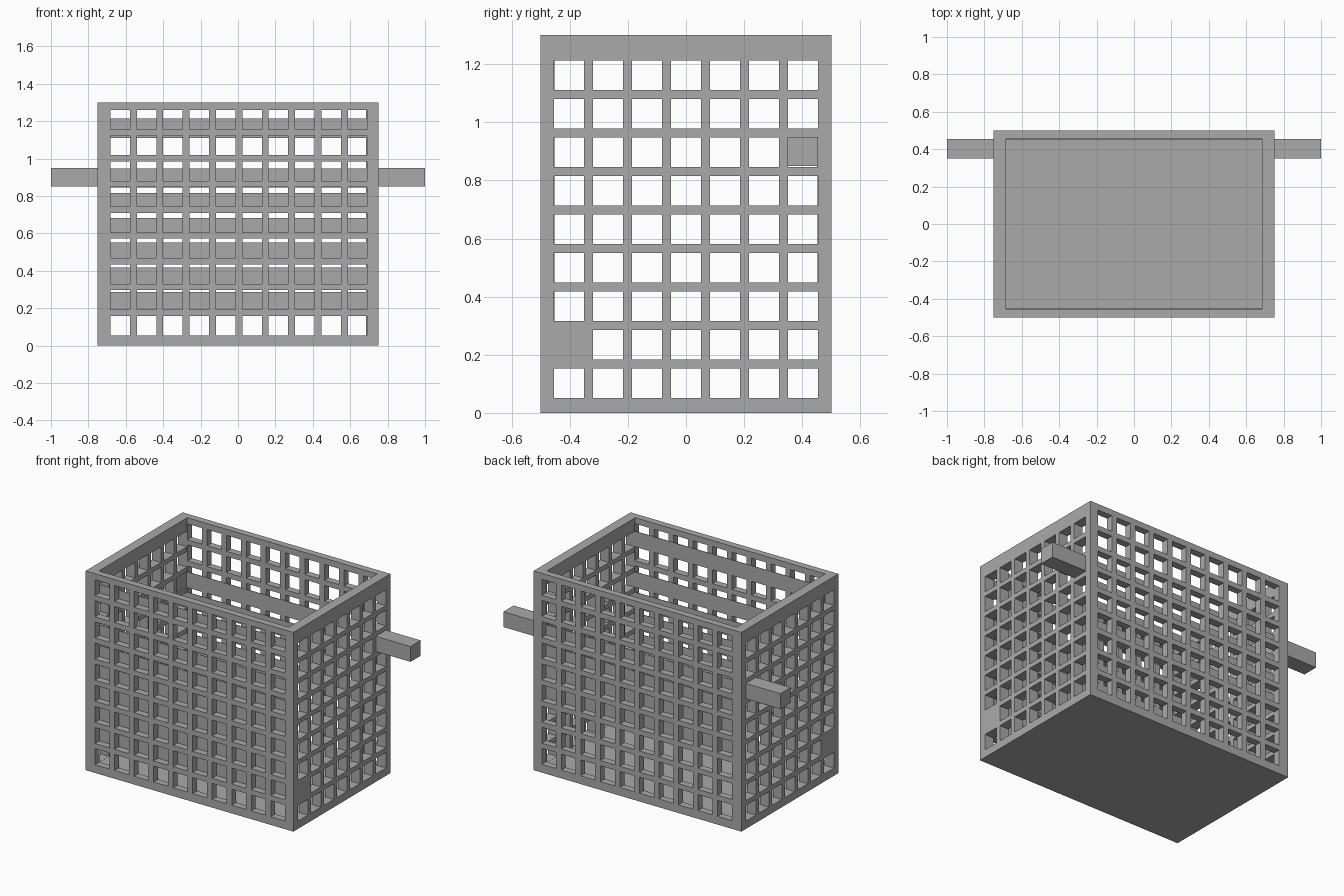
import bpy, bmesh
from mathutils import Vector

if "Cube" in bpy.data.objects:
    bpy.data.objects.remove(bpy.data.objects["Cube"])

grey = bpy.data.materials.new("plain_grey")
grey.diffuse_color = (0.4, 0.4, 0.4, 1)
grey.use_nodes = True
grey.node_tree.nodes["Principled BSDF"].inputs["Base Color"].default_value = grey.diffuse_color

HX, HY, H = 0.75, 0.5, 1.3      # outer half sizes and height
IX, IY = 0.685, 0.455           # inner half sizes
FLOOR = 0.05


def finish(name, bm):
    bmesh.ops.recalc_face_normals(bm, faces=bm.faces)
    me = bpy.data.meshes.new(name)
    bm.to_mesh(me)
    bm.free()
    me.materials.append(grey)
    ob = bpy.data.objects.new(name, me)
    bpy.context.collection.objects.link(ob)
    return ob


def box(name, lo, hi):
    bm = bmesh.new()
    bmesh.ops.create_cube(bm, size=1)
    for v in bm.verts:
        v.co = Vector([(lo[i] + hi[i]) / 2 + v.co[i] * (hi[i] - lo[i]) for i in range(3)])
    return finish(name, bm)


def spans(start, step, count, half, lo, hi):
    """Edge coordinates: even-numbered gaps are solid, odd ones are holes."""
    out = [lo]
    for i in range(count):
        c = start + i * step
        out += [c - half, c + half]
    return out + [hi]


def lattice(name, us, zs, place, push, filled=()):
    """Flat grid with holes, extruded into a wall."""
    bm = bmesh.new()
    vs = [[bm.verts.new(place(u, z)) for z in zs] for u in us]
    for i in range(len(us) - 1):
        for j in range(len(zs) - 1):
            if i % 2 and j % 2 and (i // 2, j // 2) not in filled:
                continue
            bm.faces.new((vs[i][j], vs[i + 1][j], vs[i + 1][j + 1], vs[i][j + 1]))
    ext = bmesh.ops.extrude_face_region(bm, geom=bm.faces[:], use_keep_orig=True)
    moved = [g for g in ext["geom"] if isinstance(g, bmesh.types.BMVert)]
    bmesh.ops.translate(bm, verts=moved, vec=push)
    return finish(name, bm)


# floor
box("floor", (-HX, -HY, 0), (HX, HY, FLOOR))

# long walls, front and back
xs = spans(-0.63, 0.141, 10, 0.052, -HX, HX)
zs = spans(0.106, 0.1378, 9, 0.052, FLOOR, H)
for name, s in (("front_wall", -1), ("back_wall", 1)):
    lattice(name, xs, zs, lambda u, z: (u, s * HY, z), (0, -s * (HY - IY), 0))

# short walls, with one opening left closed near the front bottom
ys = spans(-0.402, 0.134, 7, 0.0515, -IY, IY)
zr = spans(0.102, 0.1325, 9, 0.051, FLOOR, H)
for name, s in (("left_wall", -1), ("right_wall", 1)):
    lattice(name, ys, zr, lambda u, z: (s * HX, u, z), (-s * (HX - IX), 0, 0), {(0, 1)})

# handle stubs through the short walls
for name, s in (("left_handle", -1), ("right_handle", 1)):
    x0, x1 = sorted((s * (IX + 0.005), s))
    box(name, (x0, 0.35, 0.85), (x1, IY, 0.95))

# thin strips along the inside of the long walls
for side, s, rows in (("front", -1, (1, 2, 3, 4, 5, 6, 8)), ("back", 1, (3, 4, 5, 6))):
    for r in rows:
        z = 0.102 + r * 0.1325
        y0, y1 = sorted((s * IY, s * (IY - 0.003)))
        box(f"{side}_inner_strip_{r}", (-IX, y0, z - 0.051), (IX, y1, z + 0.051))
